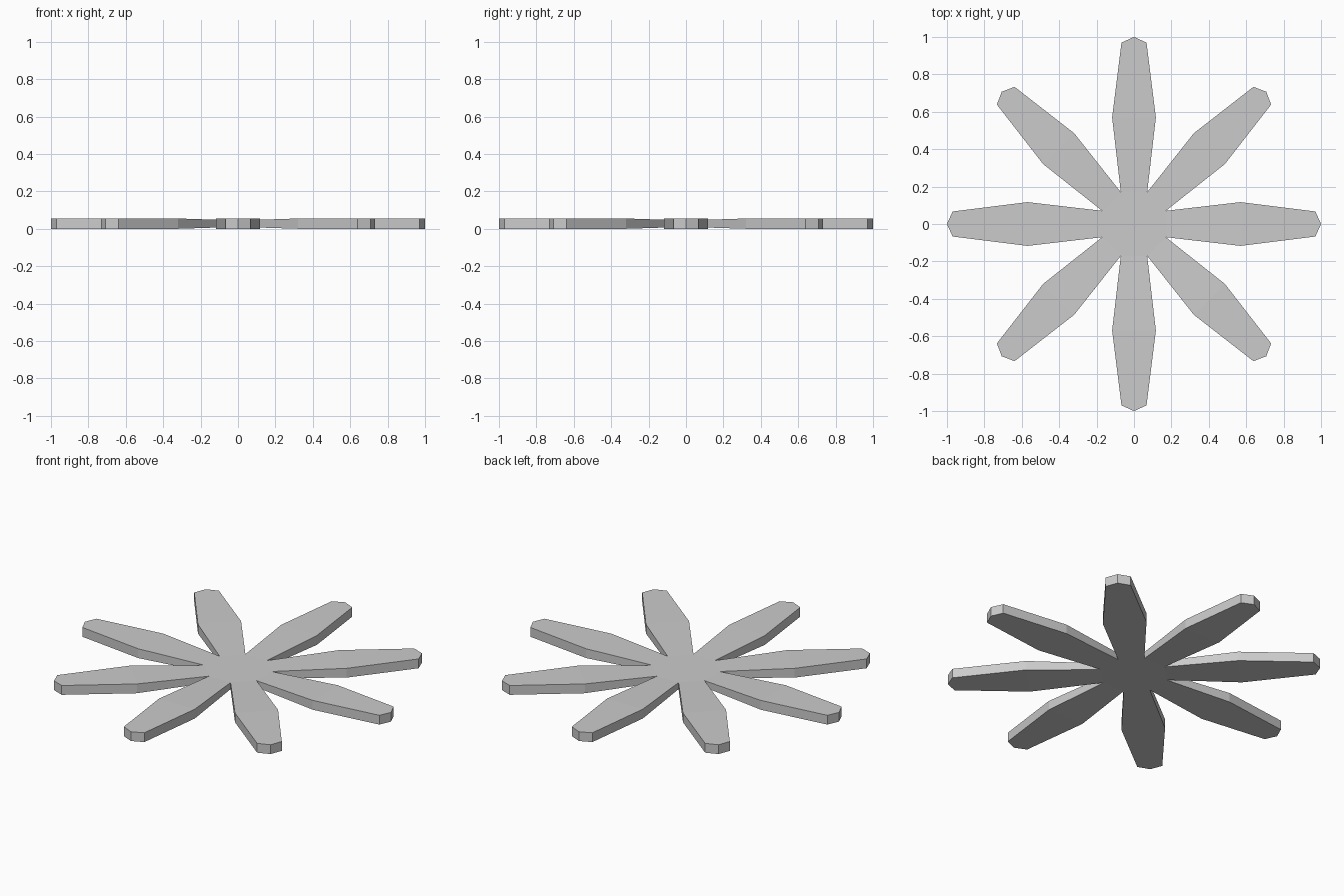
import bpy, bmesh
from math import pi
from mathutils import Matrix, Vector

if "Cube" in bpy.data.objects:
    bpy.data.objects.remove(bpy.data.objects["Cube"])

PETALS = 8
HEIGHT = 0.055
# Half outline of a petal: (distance along, half width, inset from top and bottom)
ROOT, WIDE, SHOULDER, TIP = (0.17, 0.0704, 0.008), (0.57, 0.117, 0), (0.97, 0.067, 0), (1.0, 0, 0)
HUB = (0, 0, 0.008)


def corner(p, side, top):
    """Place one outline point on the upper or lower surface."""
    return Vector((p[0], p[1] * side, HEIGHT - p[2] if top else p[2]))


def add_face(bm, points, turn):
    bm.faces.new([bm.verts.new(turn @ p) for p in points])


bm = bmesh.new()
for i in range(PETALS):
    turn = Matrix.Rotation(i * 2 * pi / PETALS, 3, 'Z')
    # Upper and lower surfaces: hub wedge, tapering root, blade
    for top in (True, False):
        for outline in (
            [(HUB, 1), (ROOT, -1), (ROOT, 1)],
            [(ROOT, -1), (WIDE, -1), (WIDE, 1), (ROOT, 1)],
            [(WIDE, -1), (SHOULDER, -1), (TIP, 1), (SHOULDER, 1), (WIDE, 1)],
        ):
            add_face(bm, [corner(p, s, top) for p, s in outline], turn)
    # Side walls along both edges
    for side in (-1, 1):
        for a, b in ((ROOT, WIDE), (WIDE, SHOULDER), (SHOULDER, TIP)):
            add_face(bm, [corner(a, side, False), corner(b, side, False),
                          corner(b, side, True), corner(a, side, True)], turn)

# Weld the petals into one closed body
bmesh.ops.remove_doubles(bm, verts=bm.verts, dist=0.002)
bmesh.ops.recalc_face_normals(bm, faces=bm.faces)
mesh = bpy.data.meshes.new("flower_petals")
bm.to_mesh(mesh)
bm.free()
bpy.context.collection.objects.link(bpy.data.objects.new("flower_petals", mesh))
